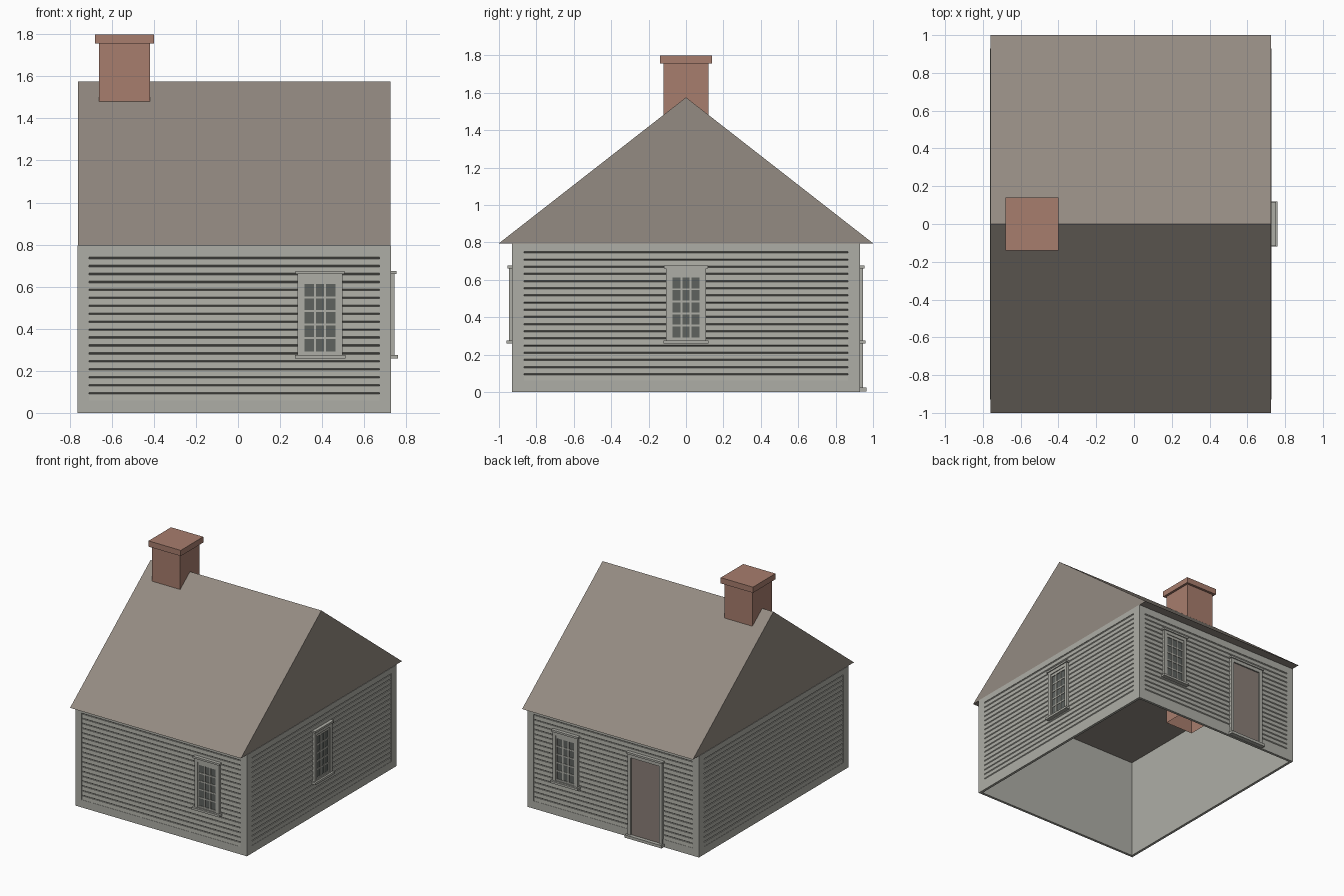
import bpy, bmesh, math
from mathutils import Matrix, Vector

cube = bpy.data.objects.get("Cube")
if cube:
    bpy.data.objects.remove(cube, do_unlink=True)


def linear(c):
    c /= 255
    return c / 12.92 if c < 0.04 else ((c + 0.055) / 1.055) ** 2.4


def material(name, *rgb):
    m = bpy.data.materials.new(name)
    color = [linear(c) for c in rgb] + [1]
    m.diffuse_color = color
    m.use_nodes = True
    m.node_tree.nodes["Principled BSDF"].inputs["Base Color"].default_value = color
    return m


PAINT = material("grey paint", 174, 174, 166)
SHINGLE = material("brown shingle", 148, 139, 130)
BRICK = material("red brick", 167, 125, 109)
GLASS = material("dark glass", 94, 98, 95)
DOOR = material("brown door", 138, 126, 119)

CENTER_X = -0.0175
HALF_X, HALF_Y = 0.746, 0.93
WALL_TOP = 0.795
BORDER = 0.055


def finish(name, bm, mat, matrix=None):
    mesh = bpy.data.meshes.new(name)
    bm.to_mesh(mesh)
    bm.free()
    mesh.materials.append(mat)
    obj = bpy.data.objects.new(name, mesh)
    bpy.context.collection.objects.link(obj)
    if matrix:
        obj.matrix_world = matrix
    return obj


def boxes(name, mat, spans, matrix=None):
    """One object made of boxes, each given as (x0, x1, y0, y1, z0, z1)."""
    bm = bmesh.new()
    for x0, x1, y0, y1, z0, z1 in spans:
        place = Matrix.Translation(((x0 + x1) / 2, (y0 + y1) / 2, (z0 + z1) / 2))
        size = Matrix.Diagonal((x1 - x0, y1 - y0, z1 - z0, 1))
        bmesh.ops.create_cube(bm, size=1, matrix=place @ size)
    return finish(name, bm, mat, matrix)


def border(x0, x1, z0, z1, w, y0, y1, bottom=None):
    """Four boards around a rectangle, with the outer size given."""
    b = w if bottom is None else bottom
    spans = [(x0, x0 + w, y0, y1, z0, z1), (x1 - w, x1, y0, y1, z0, z1),
             (x0 + w, x1 - w, y0, y1, z1 - w, z1)]
    if b > 0:
        spans.append((x0 + w, x1 - w, y0, y1, z0, z0 + b))
    return spans


def facade(side, half, edge, matrix):
    """Wall in its own frame: outer plane at y = 0, facing -y."""
    boxes(side + "_wall", PAINT, [(-half, half, 0.011, 0.02, 0, WALL_TOP)], matrix)
    boxes(side + "_wall_trim", PAINT,
          border(-half, half, 0, WALL_TOP, edge, 0, 0.011, bottom=0.06), matrix)
    # Lapped clapboards with a shadow gap under each board
    count, low, high = 18, 0.06, WALL_TOP - edge
    step = (high - low) / count
    w = half - edge
    bm = bmesh.new()
    path = []
    for i in range(count):
        z = low + i * step
        path += [(0.002, z), (0.004, z + step - 0.008), (0.011, z + step - 0.007)]
    path.append((0.002, high))
    rows = [[bm.verts.new((x, y, z)) for x in (-w, w)] for y, z in path]
    for a, b in zip(rows, rows[1:]):
        bm.faces.new((a[0], a[1], b[1], b[0]))
    finish(side + "_clapboards", bm, PAINT, matrix)


def window(side, u, matrix):
    m = matrix @ Matrix.Translation((u, 0, 0))
    low, high, half = 0.275, 0.66, 0.1075
    boxes(side + "_window_casing", PAINT,
          border(-half, half, low, high, 0.026, -0.016, 0.01, bottom=0.004), m)
    boxes(side + "_window_head", PAINT, [(-0.117, 0.117, -0.024, 0.01, high, 0.675)], m)
    boxes(side + "_window_sill", PAINT, [(-0.12, 0.12, -0.031, 0.01, 0.258, low)], m)
    # Sash, panes and glazing bars
    gw, g0, g1 = 0.073, 0.292, 0.613
    boxes(side + "_window_glass", GLASS, [(-gw, gw, -0.004, 0.004, g0, g1)], m)
    bars = [(-0.082, -gw, -0.01, 0.01, 0.279, 0.634), (gw, 0.082, -0.01, 0.01, 0.279, 0.634),
            (-gw, gw, -0.01, 0.01, 0.279, g0), (-gw, gw, -0.01, 0.01, g1, 0.634)]
    for i in (1, 2):
        x = -gw + 2 * gw * i / 3
        bars.append((x - 0.005, x + 0.005, -0.009, 0, g0, g1))
    for i in range(1, 5):
        z = g0 + (g1 - g0) * i / 5
        bars.append((-gw, gw, -0.008, 0, z - 0.005, z + 0.005))
    boxes(side + "_window_sash", PAINT, bars, m)


def door(u, matrix):
    m = matrix @ Matrix.Translation((u, 0, 0))
    boxes("door_casing", PAINT,
          border(-0.15, 0.15, 0.02, 0.66, 0.027, -0.016, 0.01, bottom=0), m)
    boxes("door_head", PAINT, [(-0.158, 0.158, -0.024, 0.01, 0.66, 0.675)], m)
    boxes("door_threshold", PAINT, [(-0.16, 0.16, -0.034, 0.01, 0.003, 0.025)], m)
    boxes("door_panel", DOOR, [(-0.123, 0.123, -0.005, 0.01, 0.025, 0.633)], m)


# Four walls, each turned out from the centre
frames = {}
for i, side in enumerate(("front", "right", "back", "left")):
    along = i % 2 == 0
    dist = HALF_Y if along else HALF_X
    frames[side] = (Matrix.Translation((CENTER_X, 0, 0))
                    @ Matrix.Rotation(i * math.pi / 2, 4, "Z")
                    @ Matrix.Translation((0, -dist, 0)))
    if along:
        facade(side, HALF_X, BORDER, frames[side])
    else:
        facade(side, HALF_Y - 0.02, BORDER - 0.01, frames[side])

window("front", 0.4075, frames["front"])
window("right", 0, frames["right"])
window("back", -0.4075, frames["back"])
door(0.285, frames["back"])

# Gable roof, closed underneath
bm = bmesh.new()
ends = [[bm.verts.new((x, y, z)) for y, z in ((-1, WALL_TOP), (1, WALL_TOP), (0, 1.575))]
        for x in (-0.76, 0.725)]
for end in ends:
    bm.faces.new(end)
for i in range(3):
    j = (i + 1) % 3
    bm.faces.new((ends[0][i], ends[0][j], ends[1][j], ends[1][i]))
bmesh.ops.recalc_face_normals(bm, faces=bm.faces)
finish("gable_roof", bm, SHINGLE)

# Chimney through the roof, its flue open at the bottom
chimney = boxes("chimney_stack", BRICK, [(-0.662, -0.418, -0.121, 0.121, 0.67, 1.755)])
bm = bmesh.new()
bm.from_mesh(chimney.data)
bm.normal_update()
bmesh.ops.delete(bm, geom=[f for f in bm.faces if f.normal.z < -0.5], context="FACES")
bm.to_mesh(chimney.data)
bm.free()
boxes("chimney_cap", BRICK, [(-0.68, -0.4, -0.14, 0.14, 1.755, 1.8)])
